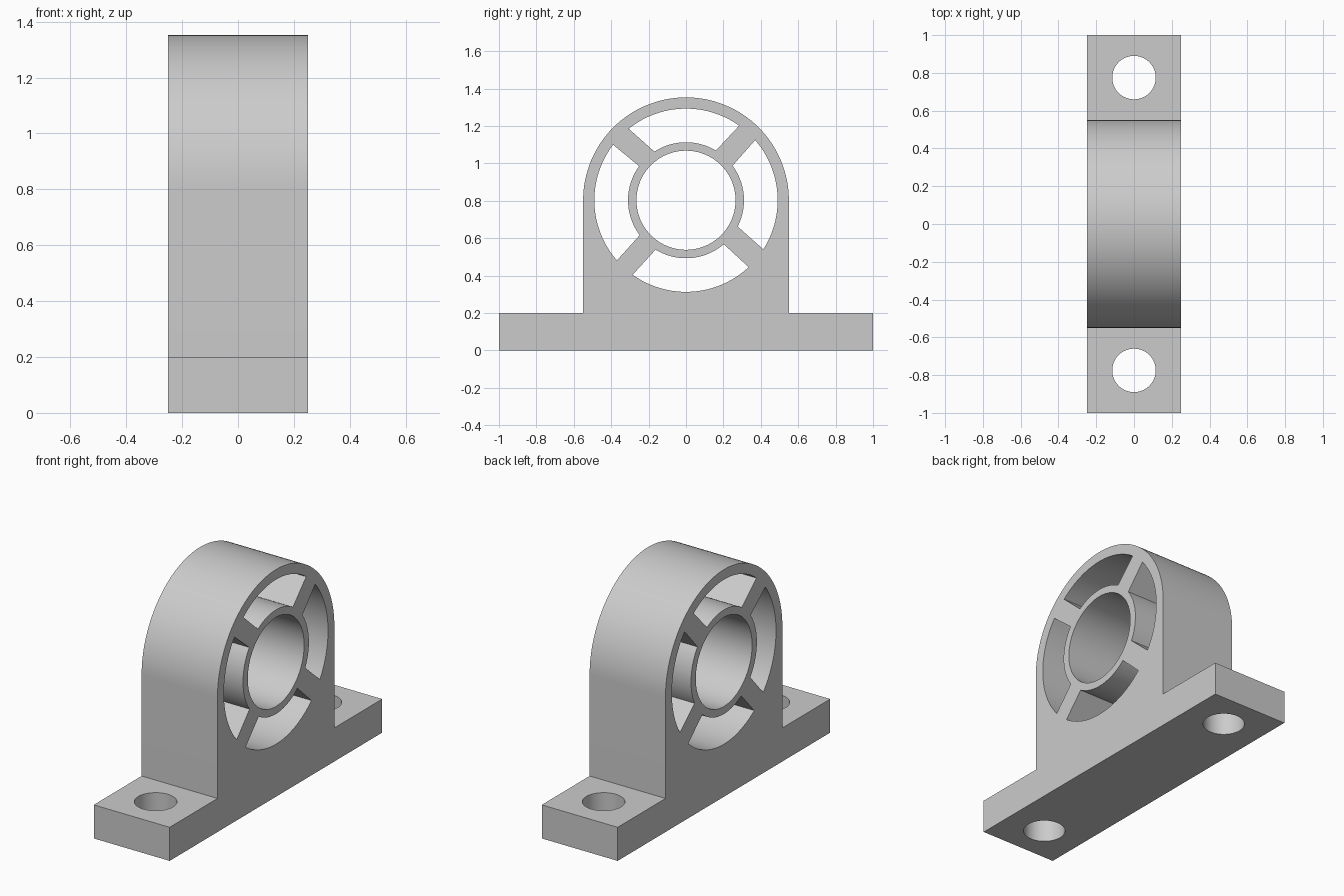
import bpy, bmesh
from math import sin, cos, radians
from mathutils import Vector

if "Cube" in bpy.data.objects:
    bpy.data.objects.remove(bpy.data.objects["Cube"], do_unlink=True)

HALF_WIDTH = 0.25
AXIS_Z = 0.803          # height of the bore axis
SHELL_R, WINDOW_R, RING_R, BORE_R = 0.55, 0.49, 0.31, 0.265

grey = bpy.data.materials.new("plain grey")
grey.use_nodes = True
colour = (0.6, 0.6, 0.6, 1)
grey.diffuse_color = colour
grey.node_tree.nodes["Principled BSDF"].inputs["Base Color"].default_value = colour


def arc(radius, start, end, steps, centre=(0, AXIS_Z)):
    angles = [radians(start + (end - start) * i / steps) for i in range(steps + 1)]
    return [(centre[0] + radius * cos(a), centre[1] + radius * sin(a)) for a in angles]


def prism(bm, points, direction):
    """Extrude a closed loop of 3D points along a direction."""
    face = bm.faces.new([bm.verts.new(p) for p in points])
    moved = bmesh.ops.extrude_face_region(bm, geom=[face])["geom"]
    verts = [g for g in moved if isinstance(g, bmesh.types.BMVert)]
    bmesh.ops.translate(bm, verts=verts, vec=Vector(direction))


def side_prism(bm, outline, half):
    prism(bm, [(-half, y, z) for y, z in outline], (2 * half, 0, 0))


def finish(bm, name):
    bmesh.ops.recalc_face_normals(bm, faces=bm.faces)
    mesh = bpy.data.meshes.new(name)
    bm.to_mesh(mesh)
    bm.free()
    mesh.materials.append(grey)
    obj = bpy.data.objects.new(name, mesh)
    bpy.context.collection.objects.link(obj)
    return obj


# Foot and arched housing as one side profile
bm = bmesh.new()
profile = [(-1, 0), (1, 0), (1, 0.2), (SHELL_R, 0.2)]
profile += arc(SHELL_R, 0, 180, 64)
profile += [(-SHELL_R, 0.2), (-1, 0.2)]
side_prism(bm, profile, HALF_WIDTH)
housing = finish(bm, "bearing_housing")

# Cutter: bore, four windows between the spokes, two bolt holes
bm = bmesh.new()
side_prism(bm, arc(BORE_R, 0, 360, 96)[:-1], 0.4)
# Each window: outer start, outer end, inner start, inner end angles
windows = [(54.5, 128.7, 59, 123), (142.7, 221.1, 144, 217),
           (234.4, 313.1, 238.4, 310.7), (-32.4, 41, -27, 36.6)]
for out_a, out_b, in_a, in_b in windows:
    side_prism(bm, arc(WINDOW_R, out_a, out_b, 24) + arc(RING_R, in_b, in_a, 24), 0.4)
for side in (-1, 1):
    hole = arc(0.115, 0, 360, 64, (0, side * 0.775))[:-1]
    prism(bm, [(x, y, -0.1) for x, y in hole], (0, 0, 0.4))
cutter = finish(bm, "hole_cutter")
cutter.hide_render = True

# Cut the holes and shade
cut = housing.modifiers.new("holes", 'BOOLEAN')
cut.operation, cut.solver, cut.object = 'DIFFERENCE', 'EXACT', cutter
bpy.ops.object.select_all(action='DESELECT')
bpy.context.view_layer.objects.active = housing
housing.select_set(True)
bpy.ops.object.modifier_apply(modifier=cut.name)
bpy.data.objects.remove(cutter, do_unlink=True)
bpy.ops.object.shade_smooth_by_angle(angle=radians(30))
